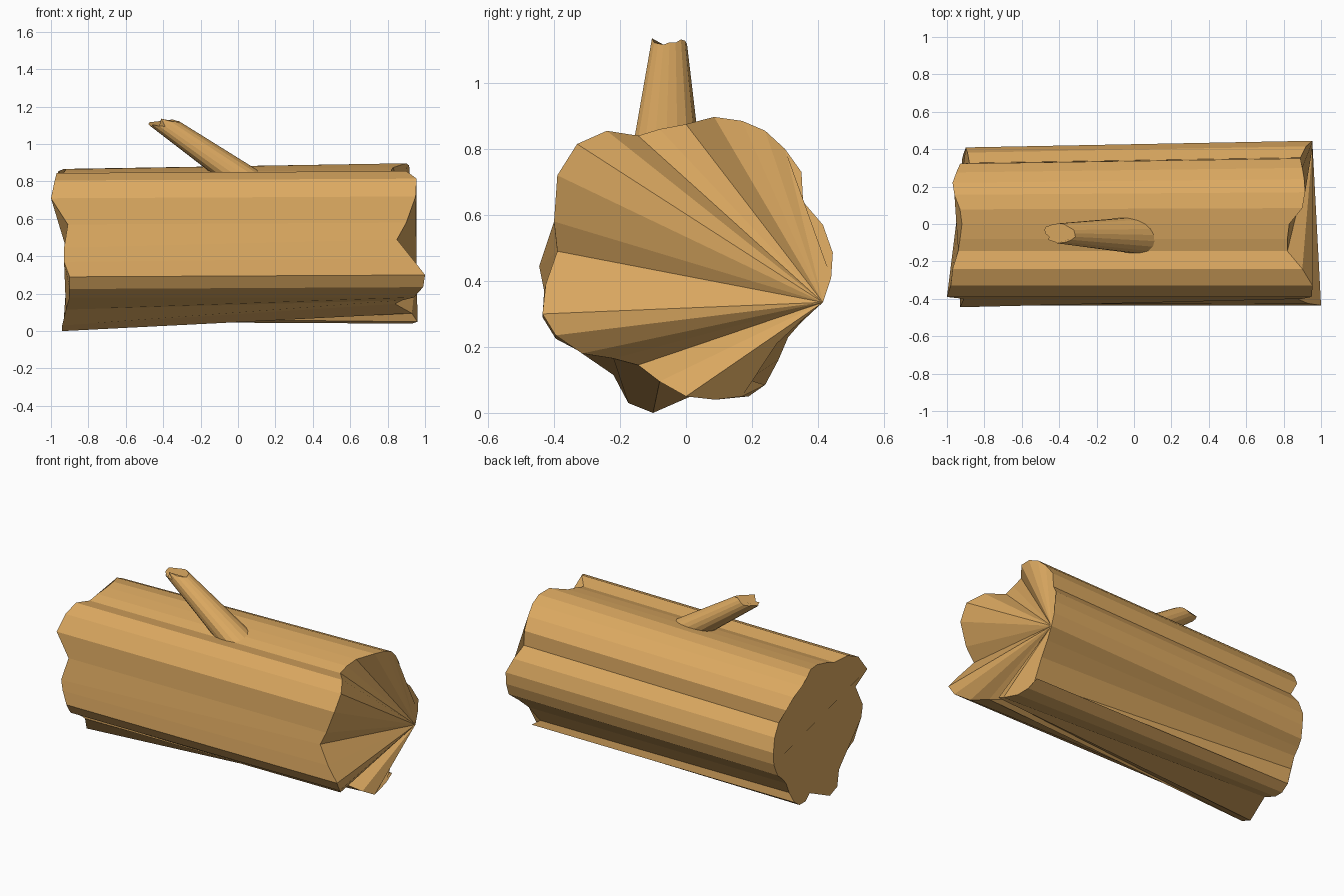
import bpy, bmesh, math

bark = bpy.data.materials.new("tan_wood")
bark.diffuse_color = (0.72, 0.40, 0.12, 1)


def loft(name, ring_a, ring_b, caps_a=None, caps_b=None):
    """Join two equal rings with side faces; caps list the polygons closing each end."""
    bm = bmesh.new()
    a = [bm.verts.new(p) for p in ring_a]
    b = [bm.verts.new(p) for p in ring_b]
    n = len(a)
    for i in range(n):
        j = (i + 1) % n
        bm.faces.new((a[i], a[j], b[j], b[i]))
    for ring, caps in ((a, caps_a), (b, caps_b)):
        for poly in caps or [range(n)]:
            bm.faces.new([ring[i % n] for i in poly])
    bmesh.ops.recalc_face_normals(bm, faces=bm.faces[:])
    me = bpy.data.meshes.new(name)
    bm.to_mesh(me)
    bm.free()
    me.materials.append(bark)
    ob = bpy.data.objects.new(name, me)
    bpy.context.collection.objects.link(ob)
    return ob


# log: lumpy outline (y, z) of the right end, clockwise from the top
outline = [(0, .875), (.085, .897), (.17, .885), (.24, .855), (.30, .80), (.35, .73),
           (.355, .64), (.415, .57), (.445, .485), (.44, .41), (.415, .335), (.35, .28),
           (.275, .21), (.19, .10), (.24, .085), (.17, .05), (.09, .04), (0, .05),
           (-.08, .095), (-.145, .145), (-.22, .165), (-.315, .18), (-.395, .235),
           (-.435, .30), (-.425, .39), (-.39, .49), (-.40, .58), (-.39, .72),
           (-.33, .815), (-.24, .855), (-.145, .84), (-.08, .86)]
# ragged cut: how far each ridge reaches at either end
right_x = [.83, .90, .915, .91, .90, .89, .89, .92, .955, .955, .955, .93, .91, .89, .915, .92,
           .93, .96, .93, .84, .88, .94, .99, 1.0, .93, .85, .90, .95, .955, .90, .82, .82]
left_x = [.92, .93, .96, .97, .95, .93, .88, .89, .90, .90, .91, .92, .92, .92, .93, .93, .93,
          .91, .94, .94, .92, .90, .90, .90, .93, .93, .91, 1.0, .98, .97, .94, .93]
# the left end follows the same outline, except for the lobes underneath
left_lobes = {11: (.345, .27), 12: (.31, .23), 13: (.28, .16), 14: (.24, .085), 15: (.19, .05),
              16: (.13, .05), 17: (.06, .07), 18: (-.10, .0), 19: (-.175, .03),
              20: (-.22, .115), 21: (-.31, .18), 24: (-.43, .37), 25: (-.445, .445),
              26: (-.40, .57)}

right_ring = [(x, y, z) for x, (y, z) in zip(right_x, outline)]
left_ring = []
for i, (y, z) in enumerate(outline):
    default = (y * .92, z - .03) if y > 0 else (y, z - .01)
    ly, lz = left_lobes.get(i, default)
    left_ring.append((-left_x[i], ly, lz))

# broken end faces: the right one fans out from one ridge, the left one folds once
right_caps = [range(4, 11), range(10, 18)]
right_caps += [(10, i, i + 1) for i in range(17, 36)]
left_caps = [range(8, 28), range(27, 41)]
loft("log", left_ring, right_ring, left_caps, right_caps)

# branch stub: leaning tapered loft with a splintered tip
sides = 18
chips = [-.01, -.01, .01, .01, .0, -.01, .0, .02, .01, .0, -.02, .0, -.02, -.03, .03, .0, -.01, -.02]
base, tip = [], []
for i in range(sides):
    t = 2 * math.pi * i / sides
    c, s = math.cos(t), math.sin(t)
    base.append((.03 + .14 * c, -.06 + .1 * s, .82))
    k = chips[i]
    tip.append((-.4 + .075 * c - .8 * k, -.05 + .054 * s, 1.115 + .014 * c + .6 * k))
loft("branch_stub", base, tip)
